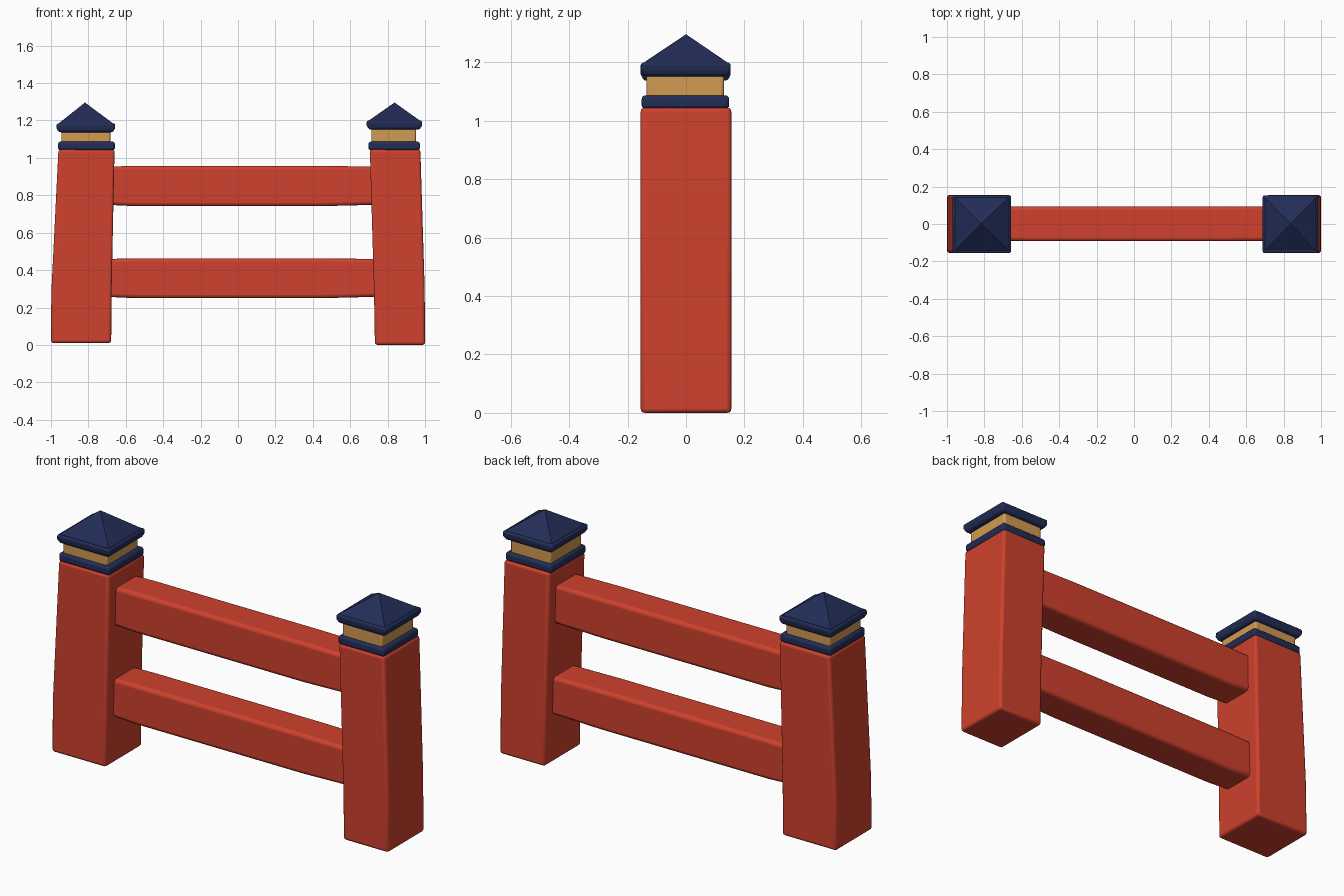
import bpy, bmesh, math

if "Cube" in bpy.data.objects:
    bpy.data.objects.remove(bpy.data.objects["Cube"])


def material(name, rgb):
    m = bpy.data.materials.new(name)
    m.diffuse_color = (*rgb, 1)
    m.use_nodes = True
    m.node_tree.nodes["Principled BSDF"].inputs["Base Color"].default_value = m.diffuse_color
    return m


RED = material("red paint", (0.62, 0.053, 0.026))
NAVY = material("navy blue", (0.016, 0.026, 0.095))
GOLD = material("gold", (0.64, 0.32, 0.085))


def loft(name, sections, mat, bevel=0.0, along_x=False):
    """Skin rectangles (level, a0, a1, b0, b1); levels run up z, or along x."""
    bm = bmesh.new()
    rings = []
    for lv, a0, a1, b0, b1 in sections:
        pts = [(a0, b0), (a1, b0), (a1, b1), (a0, b1)]
        rings.append([bm.verts.new((lv, a, b) if along_x else (a, b, lv)) for a, b in pts])
    for lo, hi in zip(rings, rings[1:]):
        for i in range(4):
            j = (i + 1) % 4
            bm.faces.new((lo[i], lo[j], hi[j], hi[i]))
    bm.faces.new(rings[0][::-1])
    bm.faces.new(rings[-1])
    bmesh.ops.remove_doubles(bm, verts=bm.verts, dist=1e-5)
    bmesh.ops.recalc_face_normals(bm, faces=bm.faces)
    me = bpy.data.meshes.new(name)
    bm.to_mesh(me)
    bm.free()
    me.materials.append(mat)
    ob = bpy.data.objects.new(name, me)
    bpy.context.collection.objects.link(ob)
    if bevel:
        mod = ob.modifiers.new("soft edges", "BEVEL")
        mod.width = bevel
        mod.segments = 3
        mod.limit_method = "ANGLE"
        mod.angle_limit = math.radians(50)
    bpy.ops.object.select_all(action="DESELECT")
    ob.select_set(True)
    bpy.context.view_layer.objects.active = ob
    bpy.ops.object.shade_smooth_by_angle(angle=math.radians(35))
    return ob


def cap(side, collar, band, eave, apex, z_band, z_eave):
    """Stacked post cap: collar, gold band, eave slab and pyramid roof."""
    c0, c1 = collar
    loft(side + "_collar", [(1.04, c0, c1, -0.152, 0.148), (1.087, c0, c1, -0.152, 0.148)], NAVY, 0.014)
    loft(side + "_band", [(1.07, *band, -0.136, 0.13), (z_band, *band, -0.136, 0.13)], GOLD, 0.01)
    e0, e1 = eave
    loft(side + "_eave", [(z_eave, e0 + 0.012, e1 - 0.012, -0.145, 0.143),
                          (z_eave + 0.022, e0, e1, -0.155, 0.153),
                          (z_eave + 0.047, e0, e1, -0.155, 0.153)], NAVY, 0.009)
    loft(side + "_roof", [(z_eave + 0.03, e0 + 0.012, e1 - 0.012, -0.143, 0.141),
                          (z_eave + 0.048, e0 + 0.012, e1 - 0.012, -0.143, 0.141),
                          (1.296, apex, apex, 0, 0)], NAVY)


# Tapered posts
loft("left_post", [(0.01, -1.0, -0.678, -0.155, 0.155),
                   (0.28, -0.998, -0.676, -0.155, 0.155),
                   (1.045, -0.96, -0.66, -0.155, 0.155)], RED, 0.014)
loft("right_post", [(0.0, 0.732, 1.0, -0.155, 0.155),
                    (0.3, 0.727, 0.998, -0.155, 0.155),
                    (1.045, 0.705, 0.975, -0.155, 0.155)], RED, 0.014)

# Caps
cap("left", (-0.962, -0.658), (-0.945, -0.683), (-0.97, -0.657), -0.818, 1.145, 1.137)
cap("right", (0.697, 0.973), (0.713, 0.952), (0.688, 0.984), 0.837, 1.16, 1.152)

# Rails, slightly slimmer at the ends
for label, z0, z1 in (("lower_rail", 0.25, 0.463), ("upper_rail", 0.742, 0.957)):
    loft(label, [(-0.72, -0.09, 0.093, z0 + 0.008, z1 - 0.004),
                 (-0.55, -0.092, 0.094, z0, z1),
                 (0.45, -0.092, 0.094, z0, z1),
                 (0.77, -0.09, 0.093, z0 + 0.008, z1 - 0.004)], RED, 0.018, along_x=True)
